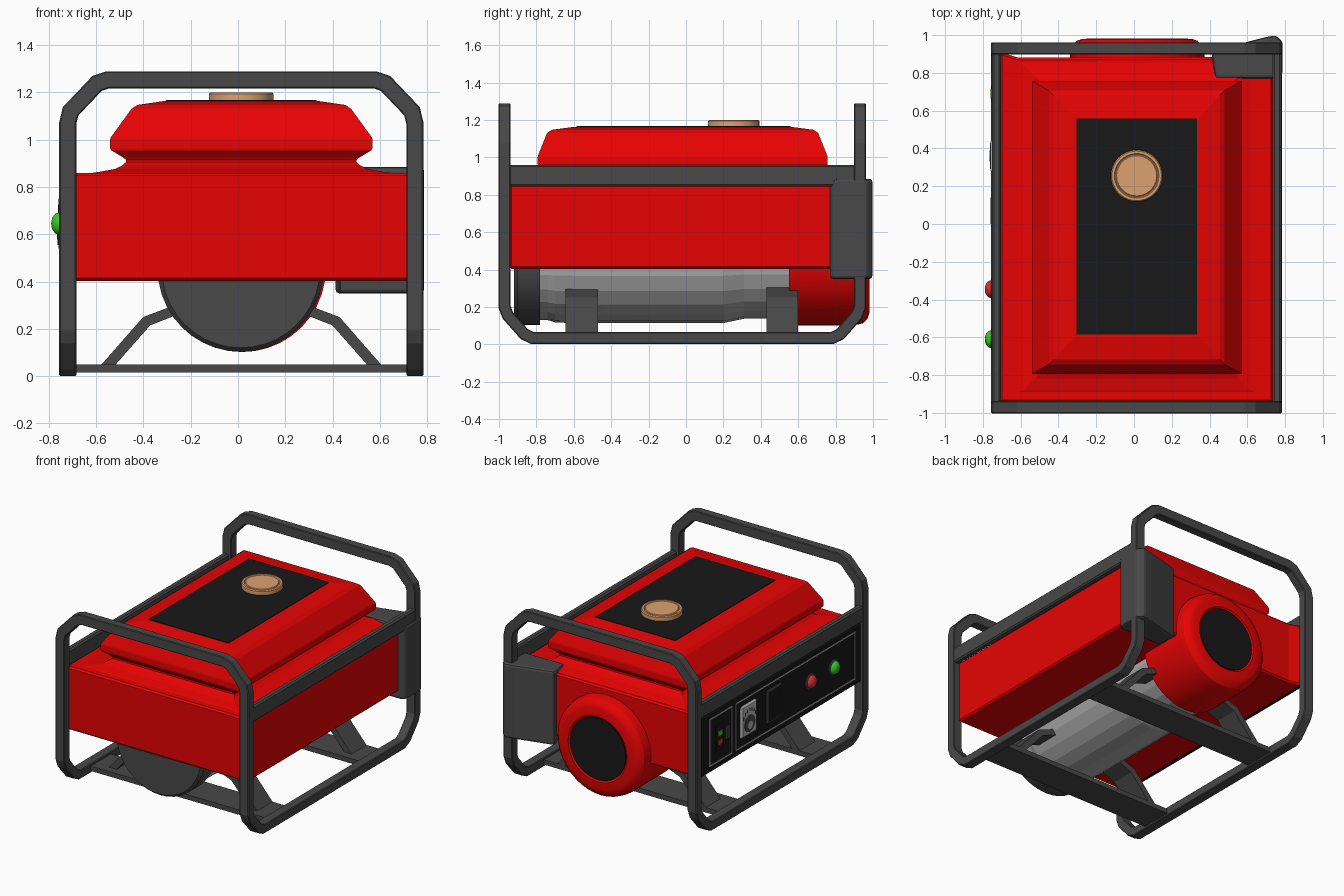
import bpy, bmesh, math
from mathutils import Vector

if "Cube" in bpy.data.objects:
    bpy.data.objects.remove(bpy.data.objects["Cube"])

def mat(name, c):
    m = bpy.data.materials.new(name)
    m.diffuse_color = (*c, 1)
    m.use_nodes = True
    m.node_tree.nodes["Principled BSDF"].inputs["Base Color"].default_value = m.diffuse_color
    return m

RED = mat("red_paint", (0.8, 0.001, 0.001))
DARK = mat("dark_grey", (0.065, 0.065, 0.065))
BLACK = mat("black", (0.009, 0.009, 0.009))
STEEL = mat("steel", (0.42, 0.42, 0.42))
COPPER = mat("copper", (0.72, 0.36, 0.16))
LIGHT = mat("light_grey", (0.5, 0.5, 0.5))
GREEN = mat("green_lamp", (0.04, 0.6, 0.02))
LAMP = mat("red_lamp", (0.7, 0.03, 0.03))

def finish(ob, m, bevel=0, segs=1, smooth=None):
    ob.data.materials.append(m)
    if bevel:
        b = ob.modifiers.new("bevel", 'BEVEL')
        b.width, b.segments, b.limit_method, b.angle_limit = bevel, segs, 'ANGLE', math.radians(40)
    if smooth:
        bpy.ops.object.select_all(action='DESELECT')
        ob.select_set(True)
        bpy.context.view_layer.objects.active = ob
        bpy.ops.object.shade_smooth_by_angle(angle=math.radians(smooth))
    return ob

def skin(name, rings, m, closed=False, bevel=0, segs=1, smooth=None):
    """Join equal-length rings of points; cap the ends unless closed."""
    bm = bmesh.new()
    vs = [[bm.verts.new(p) for p in r] for r in rings]
    n = len(vs[0])
    pairs = list(zip(vs, vs[1:])) + ([(vs[-1], vs[0])] if closed else [])
    for a, b in pairs:
        for i in range(n):
            j = (i + 1) % n
            bm.faces.new((a[i], a[j], b[j], b[i]))
    if not closed:
        bm.faces.new(vs[0])
        bm.faces.new(vs[-1])
    bmesh.ops.recalc_face_normals(bm, faces=bm.faces)
    me = bpy.data.meshes.new(name)
    bm.to_mesh(me)
    bm.free()
    ob = bpy.data.objects.new(name, me)
    bpy.context.collection.objects.link(ob)
    return finish(ob, m, bevel, segs, smooth)

def prism(name, pts, axis, a, b, m, **kw):
    def put(p, t):
        return {'X': (t, p[0], p[1]), 'Y': (p[0], t, p[1]), 'Z': (p[0], p[1], t)}[axis]
    return skin(name, [[put(p, t) for p in pts] for t in (a, b)], m, **kw)

def box(name, x0, x1, y0, y1, z0, z1, m, **kw):
    return prism(name, [(x0, y0), (x1, y0), (x1, y1), (x0, y1)], 'Z', z0, z1, m, **kw)

def lathe(name, prof, axis, c, m, n=32, smooth=30):
    """prof = (radius, position along axis); c = the two centre coordinates."""
    rings = []
    for r, t in prof:
        ring = []
        for i in range(n):
            a = 2 * math.pi * i / n
            u, v = c[0] + r * math.cos(a), c[1] + r * math.sin(a)
            ring.append({'X': (t, u, v), 'Y': (u, t, v), 'Z': (u, v, t)}[axis])
        rings.append(ring)
    return skin(name, rings, m, smooth=smooth)

# --- tubular frame: one closed, mitred loop built from a mirrored quarter path
CX, CY = 0.014, -0.02
quarter = [(.566, .95, 1.253), (.61, .95, 1.238), (.722, .95, 1.12), (.734, .95, 1.07),
           (.734, .95, .20), (.734, .933, .155), (.734, .845, .055), (.734, .80, .033)]
path = []
for sx, sy, step in ((1, -1, 1), (1, 1, -1), (-1, 1, 1), (-1, -1, -1)):
    path += [Vector((CX + sx * x, CY + sy * y, z)) for x, y, z in quarter[::step]]
hy, hz, ch = .032, .036, .005
sec = [(hy, hz - ch), (hy - ch, hz), (-hy + ch, hz), (-hy, hz - ch),
       (-hy, -hz + ch), (-hy + ch, -hz), (hy - ch, -hz), (hy, -hz + ch)]
ring = [path[0] + Vector((-1, y, z)) for y, z in sec]
rings = []
for i, p in enumerate(path):
    d_in = (p - path[i - 1]).normalized()
    d_out = (path[(i + 1) % len(path)] - p).normalized()
    nrm = (d_in + d_out).normalized()
    ring = [q + d_in * ((p - q).dot(nrm) / d_in.dot(nrm)) for q in ring]
    rings.append(ring)
skin("tube_frame", rings, DARK, closed=True)

# side rails joining front and back hoops
box("left_rail", -.752, -.705, -.95, .91, .845, .96, DARK, bevel=.01)
box("right_rail", .733, .78, -.95, .91, .845, .96, DARK, bevel=.01)

# floor plates and bent engine mounts
brace = [(.595, .045), (.415, .25), (.27, .305), (.15, .32), (.15, .28), (.27, .26), (.385, .215), (.535, .045)]
for end, y0, y1, p0 in (("front", -.645, -.47, -.70), ("back", .43, .60, .37)):
    box(end + "_floor_plate", -.70, .73, p0, y1, .015, .05, DARK)
    for side, s in (("left", -1), ("right", 1)):
        prism(f"{end}_{side}_mount", [(CX + s * x, z) for x, z in brace], 'Y', y0, y1, DARK)

# --- red body with a flared lip at the back left corner
body = [(-.71, -.945), (.737, -.945), (.737, .885), (-.61, .88), (-.71, .91)]
prism("body", body, 'Z', .403, .86, RED, bevel=.012)

# --- shoulder and fuel tank: stacked rectangles (x half, y half, z)
levels = [(.70, .90, .85), (.60, .86, .864), (.535, .80, .876), (.505, .765, .89), (.488, .74, .905),
          (.488, .738, .915), (.50, .745, .925), (.55, .773, .955), (.555, .775, .965), (.555, .775, 1.0),
          (.552, .773, 1.01), (.465, .725, 1.13), (.44, .70, 1.147), (.33, .58, 1.163)]
tank = [[(CX + i * x, -.018 + j * y, z) for i, j in ((-1, -1), (1, -1), (1, 1), (-1, 1))] for x, y, z in levels]
skin("fuel_tank", tank, RED)
box("tank_top_panel", -.305, .333, -.585, .558, 1.155, 1.167, BLACK)
lathe("fuel_cap", [(.137, 1.16), (.137, 1.193), (.131, 1.199), (.118, 1.199), (.114, 1.194),
                   (.110, 1.194), (.106, 1.198)], 'Z', (.014, .255), COPPER, n=40)

# --- engine and generator drum, all turned about one axis
AX = (.012, .455)
lathe("drum_end_cover", [(.335, -.92), (.352, -.90), (.352, -.78)], 'Y', AX, DARK, n=40)
lathe("generator_drum", [(.325, -.80), (.325, -.74), (.338, -.70), (.341, -.60), (.341, .20), (.318, .31), (.318, .60)],
      'Y', AX, STEEL, n=24, smooth=5)
lathe("starter_housing", [(.355, .55), (.355, .90), (.345, .945), (.32, .97), (.29, .98), (.235, .982),
                          (.22, .97)], 'Y', (.017, .457), RED, n=40)
lathe("starter_grille", [(.222, .96), (.222, .979)], 'Y', (.017, .457), BLACK, n=40)

# --- air filter box wrapped round the back right post
prism("air_filter", [(.43, .77), (.765, .77), (.787, .795), (.787, .965), (.75, 1.0), (.68, .985), (.41, .915)],
      'Z', .35, .885, DARK, bevel=.022, segs=2)

# --- control panel on the left side
PX = -.748
def tile(name, y, z, w, h, depth, m, **kw):
    box(name, PX - depth, PX + .02, y - w / 2, y + w / 2, z - h / 2, z + h / 2, m, **kw)

box("control_panel", PX, -.68, -.925, .885, .42, .845, BLACK, bevel=.008)
for nm, y0, y1 in (("breaker", .545, .80), ("main", -.855, .50)):
    for k, z in (("bottom", .47), ("top", .805)):
        tile(f"{nm}_border_{k}", (y0 + y1) / 2, z, y1 - y0, .009, .003, LIGHT)
    for k, y in (("front", y0), ("back", y1)):
        tile(f"{nm}_border_{k}", y, .6375, .009, .344, .003, LIGHT)

tile("breaker_socket", .69, .64, .085, .18, .006, BLACK)
tile("breaker_on", .69, .67, .05, .035, .012, GREEN)
tile("breaker_off", .69, .605, .05, .035, .012, LAMP)
tile("breaker_switch", .60, .64, .035, .09, .010, DARK)

# volt meter with tick marks and dark dial
GY, GZ = .36, .645
tile("meter_case", GY, GZ, .19, .24, .012, LIGHT, bevel=.025)
lathe("meter_dial", [(.06, PX), (.06, PX - .015)], 'X', (GY, GZ - .03), DARK, n=24)
lathe("meter_hub", [(.028, PX), (.028, PX - .018)], 'X', (GY, GZ - .04), LIGHT, n=16)
for i in range(7):
    a = math.radians(30 + 20 * i)
    tile("meter_tick", GY + .075 * math.cos(a), GZ - .02 + .09 * math.sin(a), .01, .022, .0135, BLACK)

tile("power_outlet", .07, .645, .17, .24, .010, DARK, bevel=.006)
tile("power_outlet_face", .07, .645, .14, .21, .012, BLACK)

# indicator lamps
for nm, y, m in (("red_indicator", -.345, LAMP), ("green_indicator", -.61, GREEN)):
    lathe(nm + "_base", [(.058, PX), (.058, PX - .006), (.05, PX - .010)], 'X', (y, .645), DARK, n=24)
    lathe(nm, [(.047 * math.cos(t * math.pi / 12), PX - .008 - .034 * math.sin(t * math.pi / 12))
               for t in (0, 1, 2, 3, 4, 5, 5.7)], 'X', (y, .645), m, n=24)
